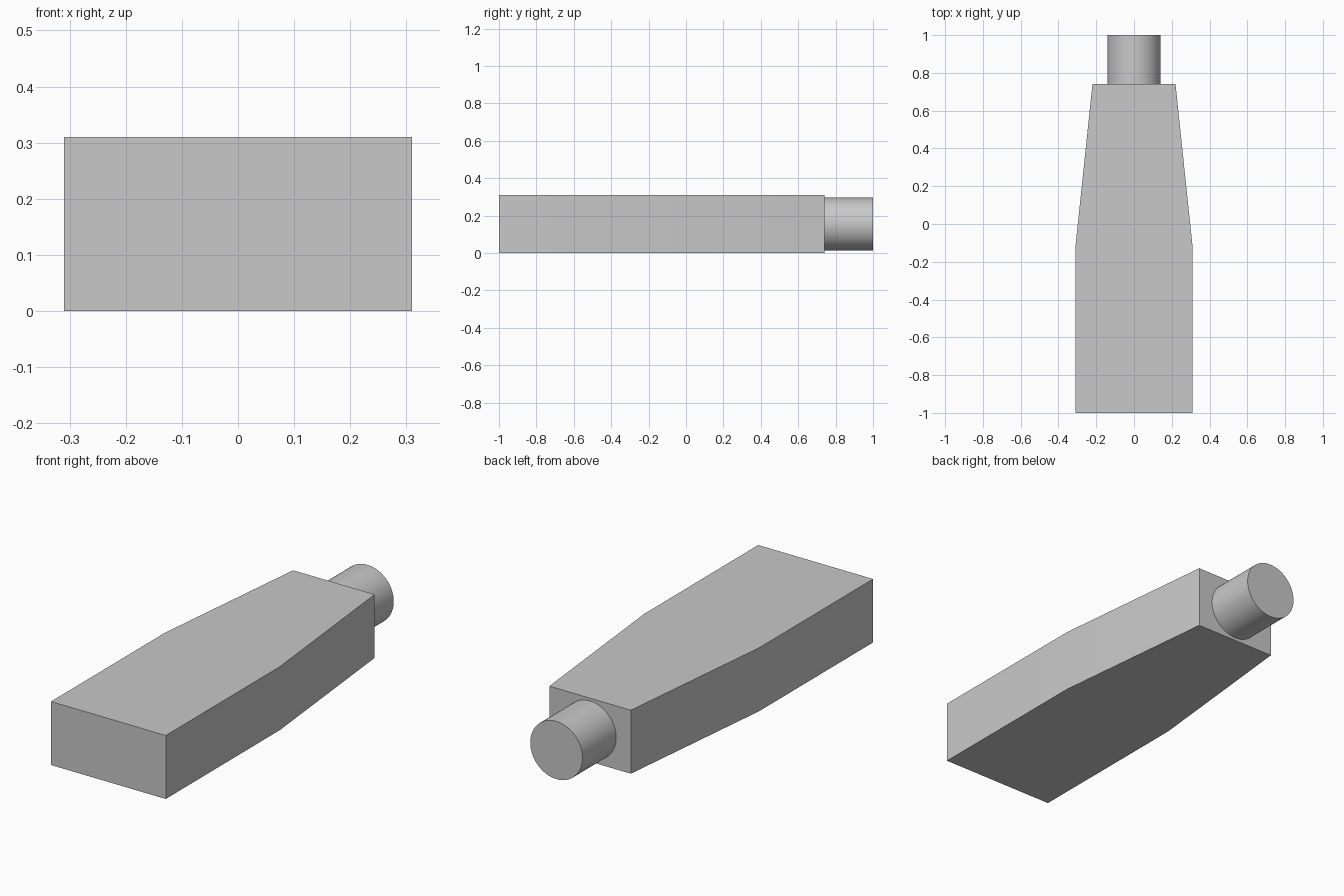
import bpy, bmesh, math

if "Cube" in bpy.data.objects:
    bpy.data.objects.remove(bpy.data.objects["Cube"])

grey = bpy.data.materials.new("light grey")
grey.diffuse_color = (0.58, 0.58, 0.58, 1)
grey.use_nodes = True
grey.node_tree.nodes["Principled BSDF"].inputs["Base Color"].default_value = grey.diffuse_color


def finish(name, bm):
    bmesh.ops.recalc_face_normals(bm, faces=bm.faces)
    mesh = bpy.data.meshes.new(name)
    bm.to_mesh(mesh)
    bm.free()
    mesh.materials.append(grey)
    obj = bpy.data.objects.new(name, mesh)
    bpy.context.collection.objects.link(obj)
    bpy.ops.object.select_all(action='DESELECT')
    obj.select_set(True)
    bpy.context.view_layer.objects.active = obj
    bpy.ops.object.shade_smooth_by_angle(angle=math.radians(30))
    return obj


# Tapered body: mirrored plan outline extruded upwards
HEIGHT = 0.31
half = [(0.31, -1.0), (0.31, -0.12), (0.22, 0.74)]
outline = half + [(-x, y) for x, y in reversed(half)]
bm = bmesh.new()
base = bm.faces.new([bm.verts.new((x, y, 0)) for x, y in outline])
top = bmesh.ops.extrude_face_region(bm, geom=[base], use_keep_orig=True)
for v in top["geom"]:
    if isinstance(v, bmesh.types.BMVert):
        v.co.z = HEIGHT
finish("body", bm)

# Round plug on the narrow back end
bm = bmesh.new()
bmesh.ops.create_cone(bm, cap_ends=True, segments=64,
                      radius1=0.141, radius2=0.141, depth=0.26)
plug = finish("plug", bm)
plug.rotation_euler = (math.pi / 2, 0, 0)
plug.location = (0, 0.87, HEIGHT / 2)
